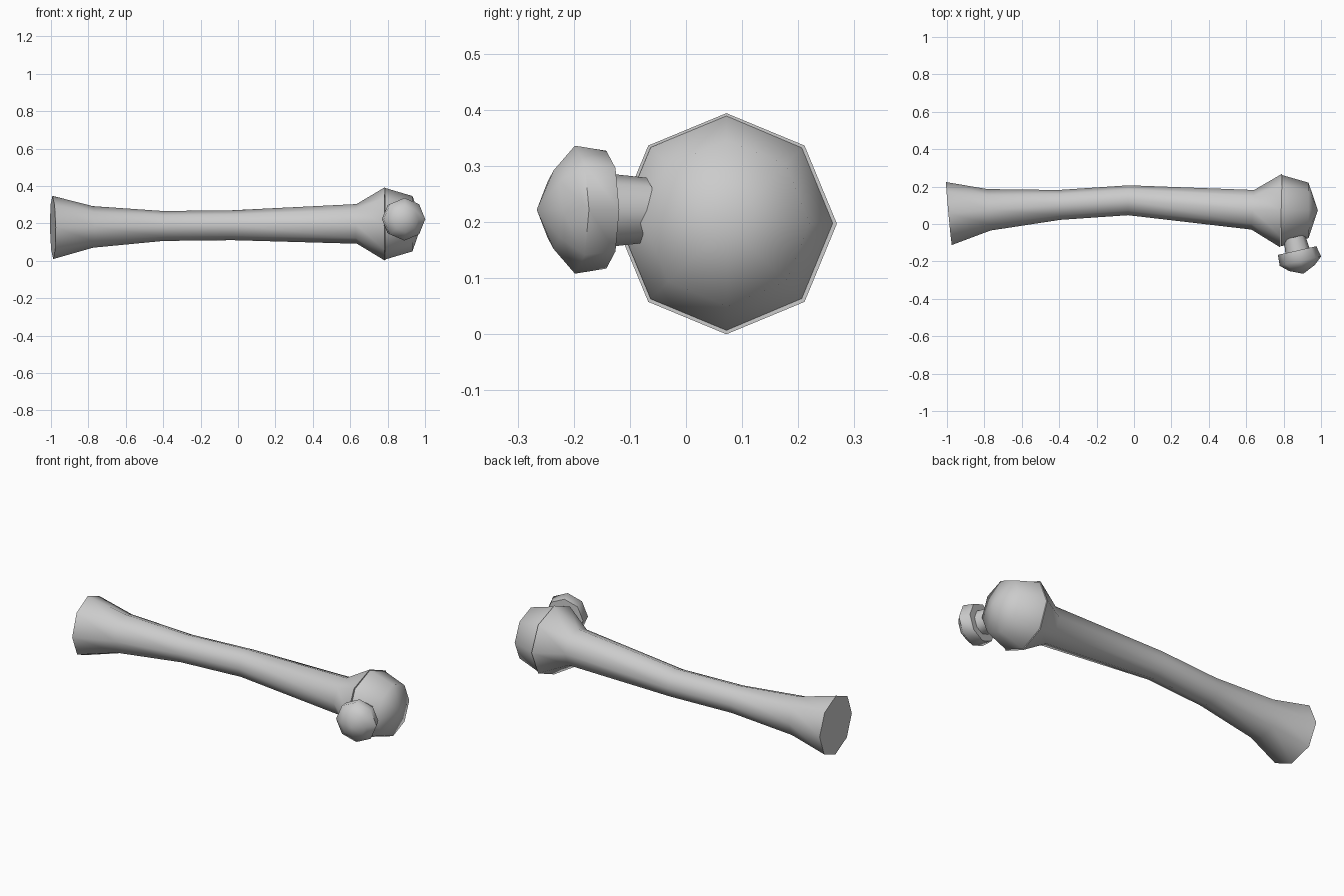
import bpy, bmesh, math
from mathutils import Vector

if "Cube" in bpy.data.objects:
    bpy.data.objects.remove(bpy.data.objects["Cube"])

def loft(name, rings, tip=None, sides=8, axis=None):
    """Skin octagonal rings (centre, radius) set square to their path."""
    bm = bmesh.new()
    centres = [Vector(c) for c, r in rings]
    loops = []
    for i, (c, r) in enumerate(rings):
        if axis:
            d = Vector(axis).normalized()
        else:
            a, b = max(i - 1, 0), min(i + 1, len(rings) - 1)
            d = (centres[b] - centres[a]).normalized()
        u = Vector((0, 0, 1))
        u = (u - d * u.dot(d)).normalized()
        v = d.cross(u)
        loops.append([bm.verts.new(centres[i] + r * (u * math.cos(t) + v * math.sin(t)))
                      for t in (2 * math.pi * k / sides for k in range(sides))])
    for p, q in zip(loops, loops[1:]):
        for k in range(sides):
            n = (k + 1) % sides
            bm.faces.new((p[k], p[n], q[n], q[k]))
    bm.faces.new(list(reversed(loops[0])))
    if tip:
        t = bm.verts.new(tip)
        for k in range(sides):
            bm.faces.new((loops[-1][k], loops[-1][(k + 1) % sides], t))
    else:
        bm.faces.new(loops[-1])
    bmesh.ops.recalc_face_normals(bm, faces=bm.faces)
    me = bpy.data.meshes.new(name)
    bm.to_mesh(me)
    bm.free()
    ob = bpy.data.objects.new(name, me)
    bpy.context.collection.objects.link(ob)
    bpy.ops.object.select_all(action='DESELECT')
    ob.select_set(True)
    bpy.context.view_layer.objects.active = ob
    bpy.ops.object.shade_smooth_by_angle(angle=math.radians(60))
    return ob

# Curved shaft flaring into the rounded head
loft("shaft", [
    ((-0.99, 0.056, 0.178), 0.169),
    ((-0.775, 0.076, 0.181), 0.111),
    ((-0.40, 0.102, 0.186), 0.080),
    ((-0.03, 0.127, 0.190), 0.080),
    ((0.635, 0.076, 0.197), 0.106),
    ((0.787, 0.072, 0.197), 0.197),
], )

# Rounded end cap of the head
loft("head", [
    ((0.787, 0.072, 0.198), 0.191),
    ((0.933, 0.073, 0.198), 0.148),
], tip=(0.983, 0.074, 0.198), axis=(1, 0, 0))

# Side knob and its neck
tilt = (0.22, -0.975, 0)
loft("knob_neck", [
    ((0.858, -0.07, 0.221), 0.058),
    ((0.874, -0.145, 0.221), 0.066),
], axis=tilt)
loft("knob", [
    ((0.872, -0.142, 0.222), 0.105),
    ((0.890, -0.198, 0.222), 0.114),
    ((0.897, -0.236, 0.222), 0.070),
], tip=(0.905, -0.266, 0.222), axis=tilt)
